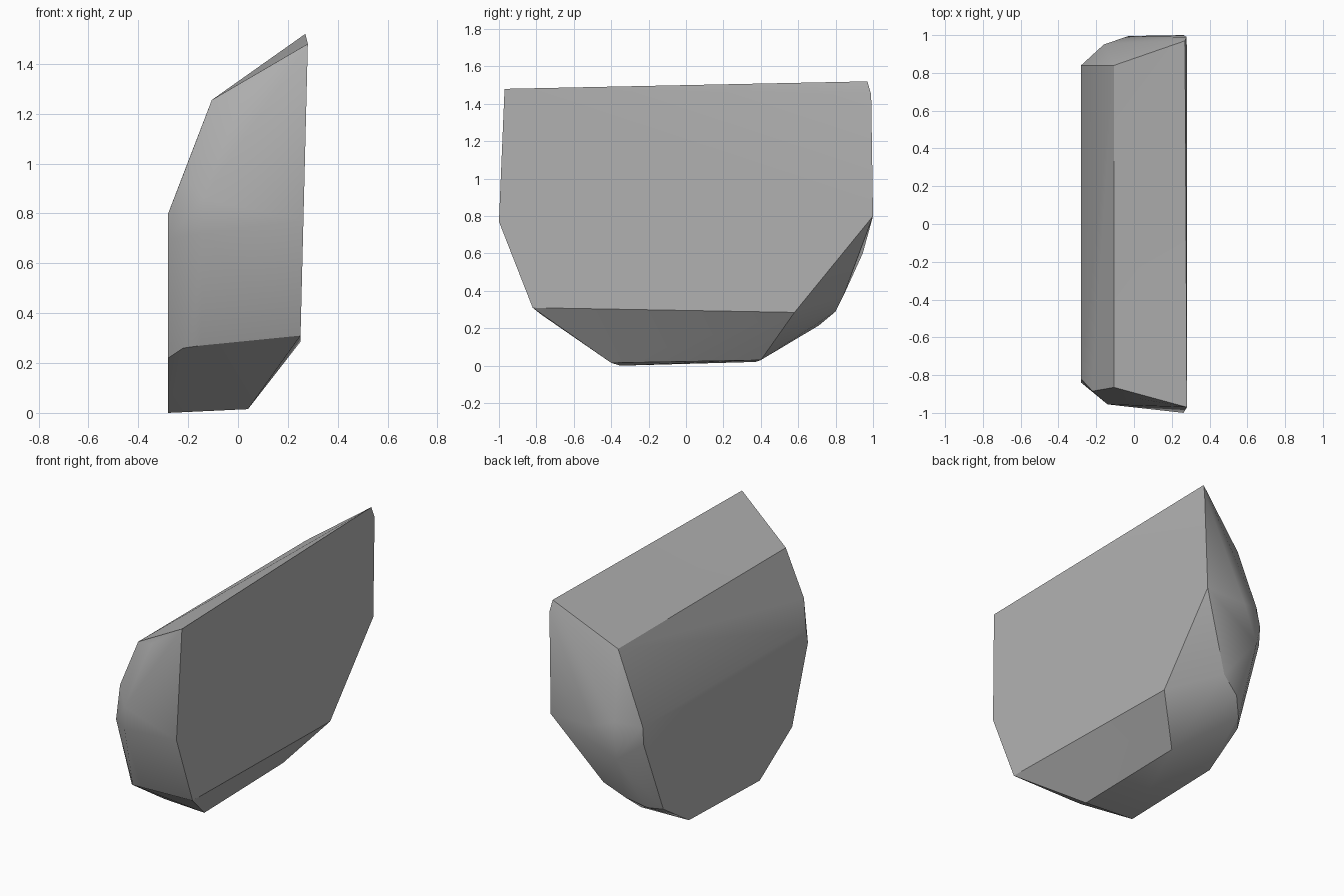
import bpy
import bmesh
import math

# Remove only the default cube
default_cube = bpy.data.objects.get("Cube")
if default_cube:
    bpy.data.objects.remove(default_cube, do_unlink=True)


def flat_material(name, colour):
    material = bpy.data.materials.new(name)
    material.use_nodes = True
    material.diffuse_color = colour
    shader = next(node for node in material.node_tree.nodes if node.type == "BSDF_PRINCIPLED")
    shader.inputs["Base Color"].default_value = colour
    return material


def outline(points, x_at_height):
    """Place a side profile of (y, z) points on a leaning plane."""
    return [(x_at_height(z), y, z) for y, z in points]


# Broad, slightly leaning cleaved side
broad_side = outline(
    [(-.97, 1.48), (.99, 1.45), (1, .8), (.58, .285), (-.82, .31), (-1, .77)],
    lambda z: .243 + .025 * z)
broad_side.append((.27, .97, 1.52))

# Upright opposite side, rounded towards the ground
narrow_side = outline(
    [(-.82, .8), (-.84, .7), (-.68, .22), (-.35, 0),
     (.37, .02), (.63, .19), (.83, .68), (.84, .8)],
    lambda z: -.28)

# Sloping shoulder between the upright side and the top
shoulder = [(-.105, -.865, 1.255), (-.22, -.885, .955), (-.105, .84, 1.255)]

# Underside edge below the broad side
underside = [(.04, -.4, .015), (.04, .4, .03)]

# Bulging front end
front_end = [(-.14, -.955, .86), (-.14, -.955, .72), (.03, -.925, 1.3),
             (-.22, -.755, .26), (-.15, -.77, .27)]

# Bulging back end
back_end = [(-.16, .95, .84), (-.165, .945, .6), (-.03, .995, .8),
            (.0, .84, .37), (-.13, .8, .29), (-.22, .71, .215)]

# Wrap the facets into a closed boulder
bm = bmesh.new()
for group in (broad_side, narrow_side, shoulder, underside, front_end, back_end):
    for position in group:
        bm.verts.new(position)
hull = bmesh.ops.convex_hull(bm, input=bm.verts[:])
loose = {v for v in hull["geom_interior"] + hull["geom_unused"]
         if isinstance(v, bmesh.types.BMVert) and v.is_valid and not v.link_faces}
bmesh.ops.delete(bm, geom=list(loose), context="VERTS")
bmesh.ops.dissolve_limit(bm, angle_limit=math.radians(2),
                         verts=bm.verts[:], edges=bm.edges[:])
bmesh.ops.recalc_face_normals(bm, faces=bm.faces[:])

mesh = bpy.data.meshes.new("boulder")
bm.to_mesh(mesh)
bm.free()
mesh.materials.append(flat_material("stone grey", (.45, .45, .45, 1)))
boulder = bpy.data.objects.new("boulder", mesh)
bpy.context.collection.objects.link(boulder)

# Soft ends with crisp cleaved edges
bpy.context.view_layer.objects.active = boulder
boulder.select_set(True)
bpy.ops.object.shade_smooth_by_angle(angle=math.radians(30))
